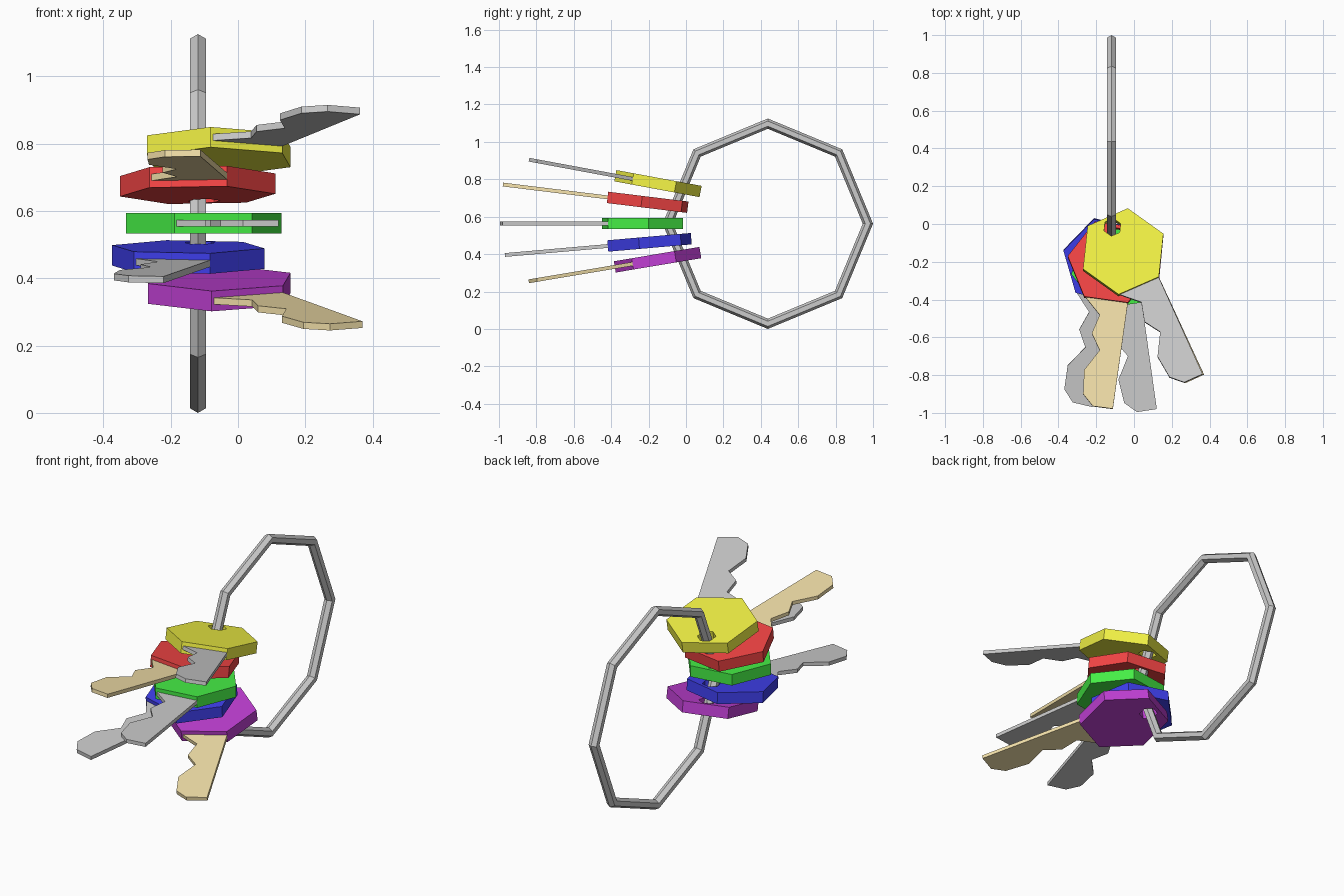
import bpy, bmesh, math
from mathutils import Matrix, Vector

if "Cube" in bpy.data.objects:
    bpy.data.objects.remove(bpy.data.objects["Cube"])

HEX_R, HEAD_T, BLADE_T = 0.233, 0.061, 0.02
HOLE_R, HOLE_Y = 0.048, 0.142

# blade outline: straight back edge, notched cutting edge, clipped tip
BLADE = [(0.1165, -0.195), (0.1165, -0.771), (0.01, -0.772), (-0.05, -0.715),
         (-0.063, -0.588), (0.004, -0.472), (-0.05, -0.388), (-0.022, -0.285),
         (-0.07, -0.24), (-0.1165, -0.195)]


def material(name, rgb):
    m = bpy.data.materials.new(name)
    m.diffuse_color = (*rgb, 1)
    m.use_nodes = True
    m.node_tree.nodes["Principled BSDF"].inputs["Base Color"].default_value = m.diffuse_color
    return m


def finish(name, bm, matrix, mat):
    bmesh.ops.recalc_face_normals(bm, faces=bm.faces[:])
    mesh = bpy.data.meshes.new(name)
    bm.to_mesh(mesh)
    bm.free()
    ob = bpy.data.objects.new(name, mesh)
    bpy.context.collection.objects.link(ob)
    ob.matrix_world = matrix
    if mat:
        mesh.materials.append(mat)
    return ob


def hexagon(bm, r, y, z):
    return [bm.verts.new((r * math.cos(a), y + r * math.sin(a), z))
            for a in (i * math.pi / 3 for i in range(6))]


# hexagonal head with a hexagonal hole
def head(name, matrix, mat):
    bm = bmesh.new()
    h = HEAD_T / 2
    loops = [hexagon(bm, HEX_R, 0, h), hexagon(bm, HEX_R, 0, -h),
             hexagon(bm, HOLE_R, HOLE_Y, -h), hexagon(bm, HOLE_R, HOLE_Y, h)]
    for k in range(4):
        a, b = loops[k], loops[(k + 1) % 4]
        for i in range(6):
            j = (i + 1) % 6
            bm.faces.new((a[i], a[j], b[j], b[i]))
    finish(name, bm, matrix, mat)


# flat notched blade
def blade(name, matrix, mat):
    bm = bmesh.new()
    f = bm.faces.new([bm.verts.new((x, y, -BLADE_T / 2)) for x, y in BLADE])
    ext = bmesh.ops.extrude_face_region(bm, geom=[f])
    bmesh.ops.translate(bm, vec=(0, 0, BLADE_T),
                        verts=[v for v in ext["geom"] if isinstance(v, bmesh.types.BMVert)])
    finish(name, bm, matrix, mat)


brass = material("brass", (0.9, 0.75, 0.4))

# keys: colour name, colour, centre, yaw, upward tilt, blade material
KEYS = [
    ("yellow", (0.9, 0.9, 0.06), (-0.057, -0.150, 0.777), 24, 10.5, None),
    ("red", (0.92, 0.06, 0.06), (-0.120, -0.205, 0.677), -8, 7, brass),
    ("green", (0.06, 0.85, 0.06), (-0.102, -0.2325, 0.5635), 8, 0, None),
    ("blue", (0.05, 0.05, 0.85), (-0.1475, -0.195, 0.463), -14, -5, None),
    ("purple", (0.52, 0.05, 0.65), (-0.056, -0.152, 0.370), 24.5, -9.5, brass),
]
for name, rgb, centre, yaw, tilt, blade_mat in KEYS:
    M = (Matrix.Translation(Vector(centre))
         @ Matrix.Rotation(math.radians(-tilt), 4, 'X')
         @ Matrix.Rotation(math.radians(yaw), 4, 'Z'))
    head(name + "_key_head", M, material(name, rgb))
    blade(name + "_key_blade", M, blade_mat)

# eight-sided ring of six-sided wire
bpy.ops.mesh.primitive_torus_add(major_segments=8, minor_segments=6,
                                 major_radius=0.535, minor_radius=0.0275,
                                 location=(-0.119, 0.4375, 0.5625),
                                 rotation=(0, math.pi / 2, 0))
bpy.context.object.name = "key_ring"
